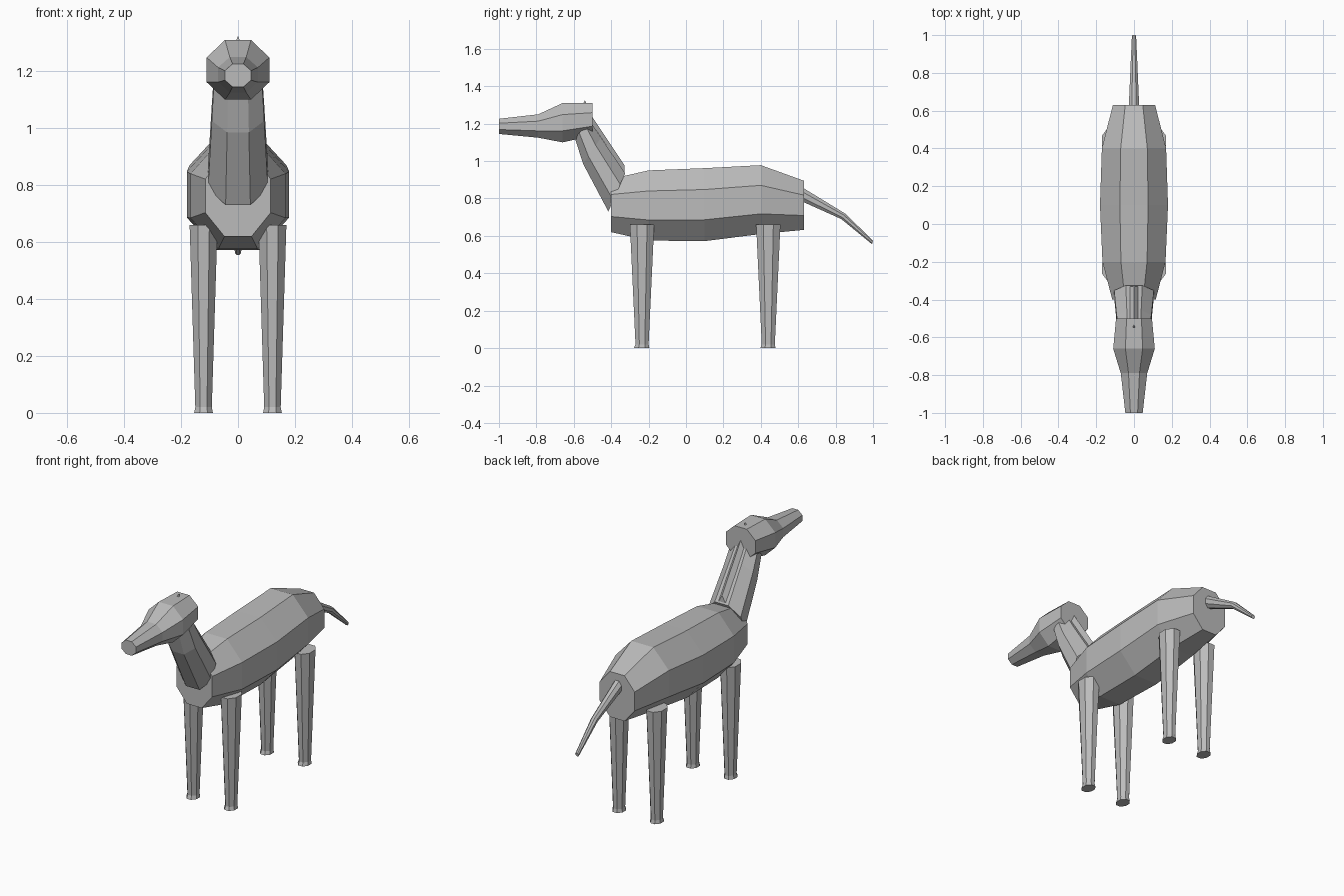
import bpy, bmesh, math
from mathutils import Vector

cube = bpy.data.objects.get("Cube")
if cube:
    bpy.data.objects.remove(cube, do_unlink=True)

grey = bpy.data.materials.new("plain_grey")
grey.use_nodes = True
colour = (0.5, 0.5, 0.5, 1)
grey.diffuse_color = colour
grey.node_tree.nodes["Principled BSDF"].inputs["Base Color"].default_value = colour


def loft(name, rings, sides=8, turn=0.5):
    """Join rings (centre, half width along x, half-depth vector), flats at the axes."""
    bm = bmesh.new()
    grow = 1 / math.cos(math.pi / sides) if turn else 1
    loops = []
    for centre, half_x, depth in rings:
        loop = []
        for i in range(sides):
            a = 2 * math.pi * (i + turn) / sides
            offset = Vector((half_x * math.sin(a), 0, 0)) + Vector(depth) * math.cos(a)
            loop.append(bm.verts.new(Vector(centre) + offset * grow))
        loops.append(loop)
    for low, high in zip(loops, loops[1:]):
        for i in range(sides):
            j = (i + 1) % sides
            bm.faces.new((low[i], low[j], high[j], high[i]))
    bm.faces.new(loops[0])
    bm.faces.new(loops[-1])
    bmesh.ops.recalc_face_normals(bm, faces=bm.faces)
    mesh = bpy.data.meshes.new(name)
    bm.to_mesh(mesh)
    bm.free()
    mesh.materials.append(grey)
    obj = bpy.data.objects.new(name, mesh)
    bpy.context.collection.objects.link(obj)
    return obj


def upright(y, bottom, top, half_x):
    """Ring standing across the length of the animal."""
    return ((0, y, (bottom + top) / 2), half_x, (0, 0, (top - bottom) / 2))


def slanted(front, back, half_x):
    """Ring tilted in the side plane, between two (y, z) points."""
    a, b = Vector((0, *front)), Vector((0, *back))
    return ((a + b) / 2, half_x, (b - a) / 2)


# Barrel-shaped torso
loft("body", [
    upright(-0.40, 0.62, 0.905, 0.115),
    upright(-0.20, 0.575, 0.95, 0.167),
    upright(0.10, 0.572, 0.962, 0.18),
    upright(0.40, 0.61, 0.978, 0.17),
    upright(0.63, 0.632, 0.895, 0.112),
])

# Long tapered head
loft("head", [
    upright(-1.0, 1.145, 1.226, 0.046),
    upright(-0.79, 1.125, 1.25, 0.07),
    upright(-0.66, 1.10, 1.31, 0.11),
    upright(-0.50, 1.135, 1.31, 0.095),
])

# Neck leaning forward
loft("neck", [
    slanted((-0.415, 0.73), (-0.325, 0.935), 0.105),
    slanted((-0.55, 0.985), (-0.455, 1.125), 0.092),
    slanted((-0.595, 1.125), (-0.51, 1.21), 0.085),
])

# Narrow ridge along the back of the neck, poking through the crown
loft("mane", [
    slanted((-0.33, 0.925), (-0.33, 0.98), 0.028),
    slanted((-0.50, 1.18), (-0.50, 1.235), 0.024),
    slanted((-0.56, 1.29), (-0.54, 1.325), 0.012),
], sides=3, turn=0)

# Drooping tail
loft("tail", [
    slanted((0.585, 0.80), (0.62, 0.86), 0.028),
    slanted((0.83, 0.69), (0.85, 0.72), 0.018),
    slanted((0.995, 0.555), (1.0, 0.575), 0.011),
])

# Four tapered legs with small flared hooves
for end, y in (("front", -0.235), ("rear", 0.44)):
    for side, sign in (("left", 1), ("right", -1)):
        x = 0.121 * sign
        loft(f"{end}_{side}_leg", [
            ((x, y, 0.66), 0.049, (0, 0.065, 0)),
            ((x, y, 0.02), 0.029, (0, 0.035, 0)),
            ((x, y - 0.002, 0), 0.033, (0, 0.041, 0)),
        ])
